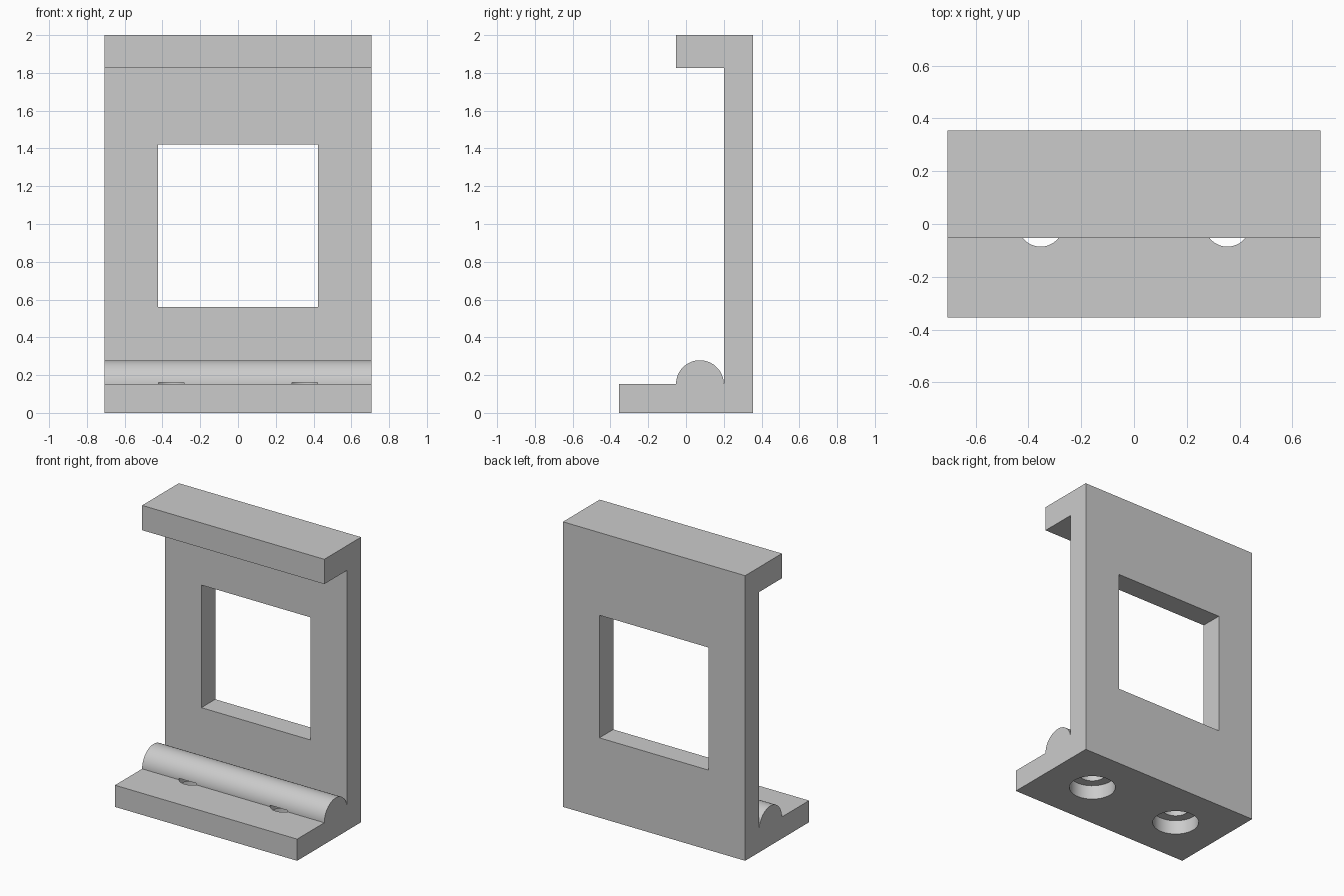
import bpy, bmesh, math

default = bpy.data.objects.get("Cube")
if default:
    bpy.data.objects.remove(default, do_unlink=True)

HALF_W = 0.707      # half width
FRONT, BACK = -0.354, 0.354
WALL = 0.2          # front of the upright plate
LIP = -0.053        # front of the top lip and of the rounded ridge
BASE = 0.152        # base thickness

grey = bpy.data.materials.new("plain grey")
grey.use_nodes = True
grey.diffuse_color = (0.6, 0.6, 0.6, 1)
grey.node_tree.nodes["Principled BSDF"].inputs["Base Color"].default_value = (0.6, 0.6, 0.6, 1)


def new_object(name, bm):
    bmesh.ops.recalc_face_normals(bm, faces=bm.faces)
    mesh = bpy.data.meshes.new(name)
    bm.to_mesh(mesh)
    bm.free()
    mesh.materials.append(grey)
    obj = bpy.data.objects.new(name, mesh)
    bpy.context.collection.objects.link(obj)
    return obj


def extrude_profile(name, points, half):
    """Extrude a closed (y, z) outline along x."""
    bm = bmesh.new()
    face = bm.faces.new([bm.verts.new((-half, y, z)) for y, z in points])
    out = bmesh.ops.extrude_face_region(bm, geom=[face])
    verts = [v for v in out["geom"] if isinstance(v, bmesh.types.BMVert)]
    bmesh.ops.translate(bm, verts=verts, vec=(2 * half, 0, 0))
    return new_object(name, bm)


def cylinder(name, x, y, z0, z1, radius):
    bm = bmesh.new()
    bmesh.ops.create_cone(bm, cap_ends=True, segments=48, radius1=radius,
                          radius2=radius, depth=z1 - z0)
    bmesh.ops.translate(bm, verts=bm.verts, vec=(x, y, (z0 + z1) / 2))
    return new_object(name, bm)


def cut(target, cutter):
    cutter.hide_render = True
    mod = target.modifiers.new("cut", "BOOLEAN")
    mod.operation = "DIFFERENCE"
    mod.solver = "EXACT"
    mod.object = cutter
    bpy.context.view_layer.objects.active = target
    bpy.ops.object.modifier_apply(modifier=mod.name)
    bpy.data.objects.remove(cutter, do_unlink=True)


# Bracket outline: base, half-round ridge, upright plate and top lip
radius = (WALL - LIP) / 2
centre = (WALL + LIP) / 2
steps = 32
ridge = [(centre - radius * math.cos(math.pi * i / steps),
          BASE + radius * math.sin(math.pi * i / steps)) for i in range(steps + 1)]
outline = [(BACK, 0), (FRONT, 0), (FRONT, BASE)] + ridge + [
    (WALL, 1.826), (LIP, 1.826), (LIP, 2), (BACK, 2)]
bracket = extrude_profile("bracket", outline, HALF_W)

# Square window through the upright plate
cut(bracket, extrude_profile(
    "window_cutter", [(0.1, 0.56), (0.5, 0.56), (0.5, 1.42), (0.1, 1.42)], 0.424))

# Counterbored screw holes in the base
for side in (-1, 1):
    x = side * 0.354
    cut(bracket, cylinder("counterbore_cutter", x, 0, -0.1, 0.1, 0.15))
    cut(bracket, cylinder("screw_hole_cutter", x, 0, 0.05, 0.162, 0.086))

# Smooth the ridge and holes, keep the corners crisp
bpy.ops.object.select_all(action="DESELECT")
bracket.select_set(True)
bpy.context.view_layer.objects.active = bracket
bpy.ops.object.shade_smooth_by_angle(angle=math.radians(30))
